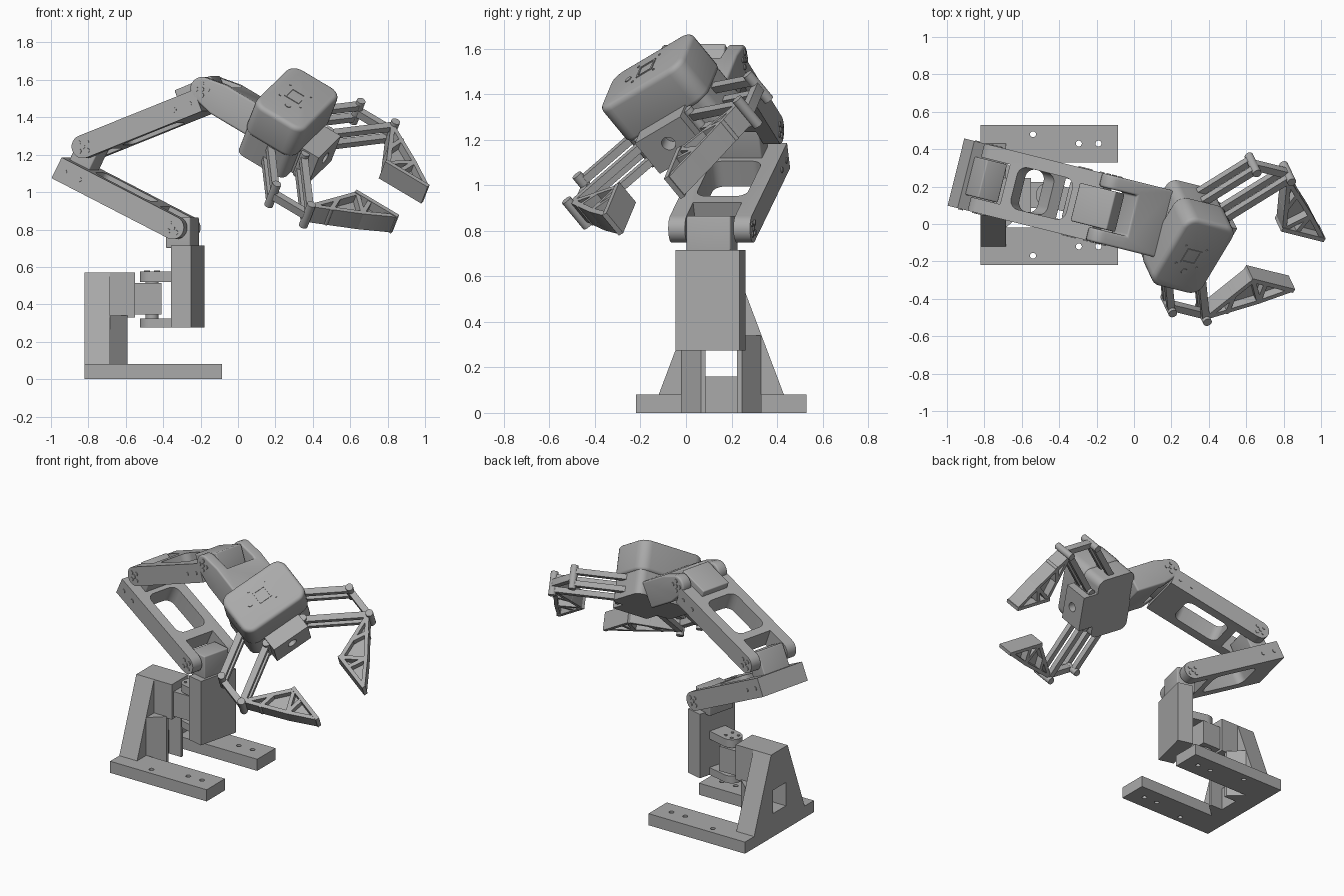
import bpy, bmesh
from math import sin, cos, pi, radians, atan2
from mathutils import Vector, Matrix

if "Cube" in bpy.data.objects:
    bpy.data.objects.remove(bpy.data.objects["Cube"])

grey = bpy.data.materials.new("plain grey")
grey.use_nodes = True
grey.diffuse_color = (0.4, 0.4, 0.4, 1)
grey.node_tree.nodes["Principled BSDF"].inputs["Base Color"].default_value = grey.diffuse_color


def frame(origin, x_axis, y_axis):
    x, y = Vector(x_axis).normalized(), Vector(y_axis).normalized()
    m = Matrix((x, y, x.cross(y))).transposed().to_4x4()
    m.translation = origin
    return m


def rect(x0, x1, y0, y1):
    return [(x0, y0), (x1, y0), (x1, y1), (x0, y1)]


def arc(cx, cy, r, a0, a1, n):
    return [(cx + r * cos(radians(a0 + (a1 - a0) * i / n)),
             cy + r * sin(radians(a0 + (a1 - a0) * i / n))) for i in range(n + 1)]


def circle(cx, cy, r, n=20):
    return arc(cx, cy, r, 0, 360, n)[:-1]


def round_rect(x0, x1, y0, y1, r):
    return (arc(x1 - r, y1 - r, r, 0, 90, 6) + arc(x0 + r, y1 - r, r, 90, 180, 6)
            + arc(x0 + r, y0 + r, r, 180, 270, 6) + arc(x1 - r, y0 + r, r, 270, 360, 6))


def stadium(a, b, r):
    t = atan2(b[1] - a[1], b[0] - a[0]) * 180 / pi
    return arc(*b, r, t - 90, t + 90, 8) + arc(*a, r, t + 90, t + 270, 8)


def solid(name, parts, m, cutters=(), bevel=0):
    """Extrude (outline, low, high) parts along the frame's third axis."""
    bm = bmesh.new()
    for outline, lo, hi in parts:
        low = [bm.verts.new(m @ Vector((x, y, lo))) for x, y in outline]
        high = [bm.verts.new(m @ Vector((x, y, hi))) for x, y in outline]
        bm.faces.new(low)
        bm.faces.new(high)
        for i in range(len(low)):
            j = (i + 1) % len(low)
            bm.faces.new((low[i], low[j], high[j], high[i]))
    bmesh.ops.recalc_face_normals(bm, faces=bm.faces)
    me = bpy.data.meshes.new(name)
    bm.to_mesh(me)
    bm.free()
    ob = bpy.data.objects.new(name, me)
    bpy.context.collection.objects.link(ob)
    me.materials.append(grey)
    bpy.context.view_layer.objects.active = ob
    for c in cutters:
        mod = ob.modifiers.new("cut", "BOOLEAN")
        mod.operation, mod.solver, mod.object = "DIFFERENCE", "EXACT", c
        bpy.ops.object.modifier_apply(modifier=mod.name)
    if bevel:
        mod = ob.modifiers.new("round", "BEVEL")
        mod.width, mod.segments, mod.limit_method = bevel, 4, "ANGLE"
        mod.angle_limit = radians(40)
        bpy.ops.object.modifier_apply(modifier=mod.name)
    for c in cutters:
        bpy.data.objects.remove(c)
    for p in ob.data.polygons:
        p.use_smooth = True
    ob.data.set_sharp_from_angle(angle=radians(32))
    return ob


WORLD = Matrix()
MID = 0.155                                   # centre line of the base
YAW, PITCH, ROLL = radians(-14), radians(-30), radians(31.5)
u = Vector((cos(YAW), sin(YAW), 0))
v = Vector((-sin(YAW), cos(YAW), 0))
up = Vector((0, 0, 1))
pan = Vector((-0.46, MID, 0))
ARM = frame(pan, u, v)


def side_frame(pu, pz, du, dz, flip=1):
    """Frame in the arm's vertical plane: along the link, across it, sideways."""
    return frame(pan + u * pu + up * pz, u * du + up * dz, (u * -dz + up * du) * flip)


# Base: forked foot with bolt holes
holes = [solid("hole_cutter", [(circle(x, MID + s * d, 0.016, 16), -1, 1)], WORLD)
         for s in (-1, 1) for x, d in ((-0.54, 0.325), (-0.295, 0.275), (-0.19, 0.275))]
foot = [(-0.82, -0.22), (-0.085, -0.22), (-0.085, -0.02), (-0.685, -0.02)]
solid("base_foot", [(foot + [(x, 2 * MID - y) for x, y in reversed(foot)], 0, 0.08)], WORLD, holes)

# Tower with sloped sides, cable opening, corner wedges and head block
YZ = frame((0, 0, 0), (0, 1, 0), (0, 0, 1))
opening = solid("opening_cutter", [(rect(0.085, 0.225, 0.16, 0.32), -1, 0)], YZ)
solid("base_tower", [([(-0.12, 0.08), (0.43, 0.08), (0.245, 0.57), (0.065, 0.57)], -0.82, -0.685)],
      YZ, [opening])
wedge = [(-0.685, -0.02), (-0.59, 0.065), (-0.59, 0.085), (-0.685, 0.085)]
solid("tower_wedges", [(wedge, 0, 0.34), ([(x, 2 * MID - y) for x, y in wedge], 0, 0.34)], WORLD)
solid("tower_head", [(rect(-0.685, -0.55, 0.065, 0.245), 0.33, 0.57)], WORLD)
solid("pan_servo", [(rect(-0.6, -0.41, 0.085, 0.225), 0.345, 0.515),
                    (circle(-0.46, MID, 0.035), 0.3, 0.54)], WORLD)

# Turning bracket: upright body with two rounded arms
flap = arc(0, 0, 0.065, 90, 270, 12) + [(0.15, -0.065), (0.15, 0.065)]
solid("turning_bracket", [(rect(0.14, 0.252, -0.145, 0.145), 0.275, 0.715),
                          (flap, 0.275, 0.325), (flap, 0.52, 0.575)], ARM)
solid("bracket_screws", [(circle(0.028 * x, 0.028 * y, 0.01, 10), 0.57, 0.58)
                         for x in (-1, 1) for y in (-1, 1)], ARM)
solid("shoulder_servo", [(rect(0.1, 0.235, -0.1, 0.1), 0.7, 0.865)], ARM, bevel=0.008)

HALF = 0.185                                  # half width of the arm


def horn_screws(name, m, extra=()):
    spots = [(0, 0)] + [(0.032 * cos(a * pi / 2 + 0.5), 0.032 * sin(a * pi / 2 + 0.5)) for a in range(4)]
    solid(name, [(circle(x, y, 0.013, 12), s * (HALF - 0.01), s * (HALF + 0.005))
                 for x, y in spots + list(extra) for s in (-1, 1)], m)


def link(name, m, length):
    """Arm link: forked round end, window, square end."""
    side = side_of(m)
    profile = arc(0, 0, 0.062, 90, 270, 12) + [(length, -0.062), (length, 0.062)]
    fork = solid("fork_cutter", [(rect(-0.2, 0.13, -0.11, 0.11), -0.3, 0.3)], side)
    window = solid("window_cutter",
                   [(round_rect(0.27 * length, 0.75 * length, -0.115, 0.115, 0.05), -0.3, 0.3)], side)
    solid(name, [(profile, -HALF, HALF)], m, [fork, window])
    horn_screws(name + "_screws", m, [(length - 0.05, 0), (length - 0.14, 0)])


def side_of(m):
    """Same origin, turned so that the extrusion runs through the link's thickness."""
    return frame(m.translation, m.col[0].xyz, m.col[2].xyz)


# Lower link and elbow motor
lower = side_frame(0.16, 0.81, -0.643, 0.322, -1)
link("lower_link", lower, 0.715)
solid("elbow_servo", [(rect(0.565, 0.69, 0, 0.215), -0.105, 0.105)], lower, bevel=0.008)

# Upper link and wrist motor
upper = side_frame(-0.335, 1.243, 0.63, 0.246)
link("upper_link", upper, 0.68)
solid("wrist_servo", [(rect(0.56, 0.775, -0.03, 0.105), -0.105, 0.105)], upper, bevel=0.008)

# Wrist fork
wrist = side_frame(0.32, 1.55, cos(PITCH), sin(PITCH))
slot = solid("slot_cutter", [(rect(-0.2, 0.12, -0.112, 0.112), -0.3, 0.3)], side_of(wrist))
solid("wrist_fork", [(arc(0, 0, 0.066, 90, 270, 12)
                      + [(0.1, -0.09), (0.33, -0.09), (0.33, 0.085), (0.1, 0.085)], -HALF, HALF)],
      wrist, [slot], bevel=0.012)
horn_screws("wrist_screws", wrist)

# Gripper frame: forward, sideways, upward, rolled about the forward axis
g = wrist.col[0].xyz
s = v * cos(ROLL) + wrist.col[1].xyz * sin(ROLL)
GRIP = frame(wrist.translation, g, s)

# Gripper housing: rounded cover, back plate and front case with a round port
solid("gripper_cover", [(round_rect(0.31, 0.63, -0.235, 0.235, 0.07), 0.05, 0.258)], GRIP, bevel=0.025)
solid("gripper_plate", [(round_rect(0.32, 0.62, -0.225, 0.225, 0.05), -0.1, 0.06)], GRIP)
port = solid("port_cutter", [(circle(0, 0, 0.032), 0.66, 0.9)],
             frame(wrist.translation, s, GRIP.col[2].xyz))
solid("gripper_case", [(rect(0.5, 0.735, -0.13, 0.13), -0.1, 0.08)], GRIP, [port])
solid("cover_details", [(rect(0.41, 0.5, y - 0.005, y + 0.005), 0.25, 0.262) for y in (-0.04, 0.04)]
      + [(rect(x - 0.005, x + 0.005, -0.04, 0.04), 0.25, 0.262) for x in (0.415, 0.495)]
      + [(circle(0.463, -0.1, 0.017), 0.25, 0.262)]
      + [(circle(x, y, 0.006, 8), 0.25, 0.262) for x in (0.39, 0.52) for y in (-0.06, 0.06)], GRIP)

# Two mirrored jaws: parallel bars, pins and an open triangular finger
for k, word in ((1, "left"), (-1, "right")):
    def at(p, q):
        return (p, q * k)
    pins = [at(0.67, 0.49), at(0.89, 0.49)]
    roots = [at(0.44, 0.14), at(0.66, 0.14)]
    levels = ((-0.065, -0.03), (0.015, 0.05))
    solid(word + "_jaw_bars", [(stadium(a, b, 0.02), lo, hi)
                               for a, b in zip(roots, pins) for lo, hi in levels], GRIP)
    solid(word + "_jaw_pins", [(circle(*c, 0.024), -0.085, 0.07) for c in pins + roots[1:]], GRIP)
    solid(word + "_jaw_coupler", [(stadium(*pins, 0.02), -0.03, 0.015)], GRIP)
    top, heel, tip = at(0.89, 0.47), at(1.02, 0.18), at(1.262, 0.18)
    edge = [at(0.98, 0.41), at(1.12, 0.30)]
    inner = [at(0.965, 0.3), at(1.1, 0.18)]
    struts = [(top, heel), (top, edge[1]), (edge[1], tip), (inner[0], edge[0]),
              (heel, edge[1]), (inner[1], edge[1])]
    solid(word + "_finger", [(stadium(a, b, 0.012), -0.06, 0.05) for a, b in struts], GRIP)
    solid(word + "_finger_web", [([top, edge[1], tip, heel], -0.008, 0.0)], GRIP)
    solid(word + "_finger_pad", [([at(1.005, 0.165), at(1.275, 0.165), at(1.275, 0.19),
                                   at(1.005, 0.19)], -0.065, 0.055)], GRIP)
